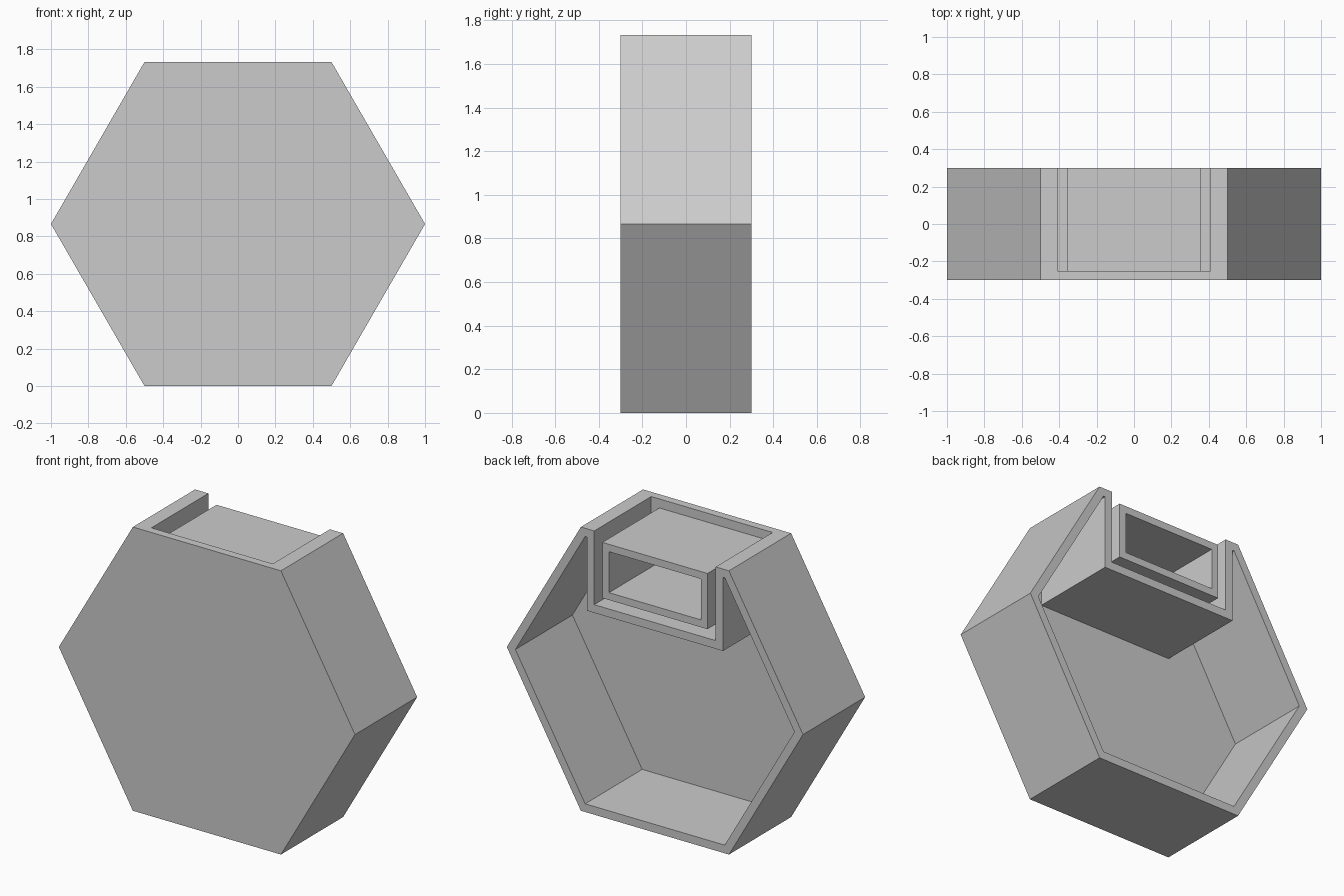
import bpy
import bmesh
import math

cube = bpy.data.objects.get("Cube")
if cube:
    bpy.data.objects.remove(cube, do_unlink=True)

# Main dimensions
H = math.sqrt(3)          # height of the hexagon
WALL = 0.05
FRONT, BACK = -0.3, 0.3
PLATE = FRONT + WALL      # inner face of the front plate
SLOT_X, SLOT_Z = 0.41, H - 0.45
TRAY_X, TRAY_LOW, TRAY_TOP = 0.355, H - 0.395, H - 0.055
TRAY_WALL = 0.045

grey = bpy.data.materials.new("plain grey")
grey.use_nodes = True
colour = (0.6, 0.6, 0.6, 1)
grey.diffuse_color = colour
grey.node_tree.nodes["Principled BSDF"].inputs["Base Color"].default_value = colour


def prism(name, half, y0, y1):
    """Extrude a profile along y; half lists its +x points from bottom to top."""
    outline = half + [(-x, z) for x, z in reversed(half)]
    bm = bmesh.new()
    face = bm.faces.new([bm.verts.new((x, y0, z)) for x, z in outline])
    new = bmesh.ops.extrude_face_region(bm, geom=[face])["geom"]
    verts = [v for v in new if isinstance(v, bmesh.types.BMVert)]
    bmesh.ops.translate(bm, verts=verts, vec=(0, y1 - y0, 0))
    bmesh.ops.recalc_face_normals(bm, faces=bm.faces)
    mesh = bpy.data.meshes.new(name)
    bm.to_mesh(mesh)
    bm.free()
    mesh.materials.append(grey)
    obj = bpy.data.objects.new(name, mesh)
    bpy.context.collection.objects.link(obj)
    return obj


def cut(obj, cutter):
    """Subtract the cutter, apply the result and remove the cutter."""
    mod = obj.modifiers.new("cut", "BOOLEAN")
    mod.operation = "DIFFERENCE"
    mod.solver = "EXACT"
    mod.object = cutter
    graph = bpy.context.evaluated_depsgraph_get()
    mesh = bpy.data.meshes.new_from_object(obj.evaluated_get(graph))
    obj.modifiers.clear()
    obj.data = mesh
    bpy.data.objects.remove(cutter, do_unlink=True)


def hexagon(inset):
    """Right half of the hexagon, moved in by the wall thickness."""
    r = 1 - inset / math.cos(math.pi / 6)
    return [(r / 2, inset), (r, H / 2), (r / 2, H - inset)]


# Hexagonal case with a closed front and an open back
case = prism("hexagonal_case", hexagon(0), FRONT, BACK)

# Hollow inside, leaving walls around the top slot
slot_side, slot_base = SLOT_X + WALL, SLOT_Z - WALL
hollow = hexagon(WALL) + [(slot_side, H - WALL), (slot_side, slot_base)]
cut(case, prism("hollow_cutter", hollow, PLATE, BACK + 0.2))

# Slot open at the top and the back
slot = [(SLOT_X, SLOT_Z), (SLOT_X, H + 0.2)]
cut(case, prism("slot_cutter", slot, PLATE, BACK + 0.2))

# Hollow tray floating in the slot, joined to the front plate
tray = prism("tray", [(TRAY_X, TRAY_LOW), (TRAY_X, TRAY_TOP)], PLATE, BACK)
inner = TRAY_X - TRAY_WALL
opening = [(inner, TRAY_LOW + TRAY_WALL), (inner, TRAY_TOP - TRAY_WALL)]
cut(tray, prism("opening_cutter", opening, PLATE + TRAY_WALL, BACK + 0.2))
